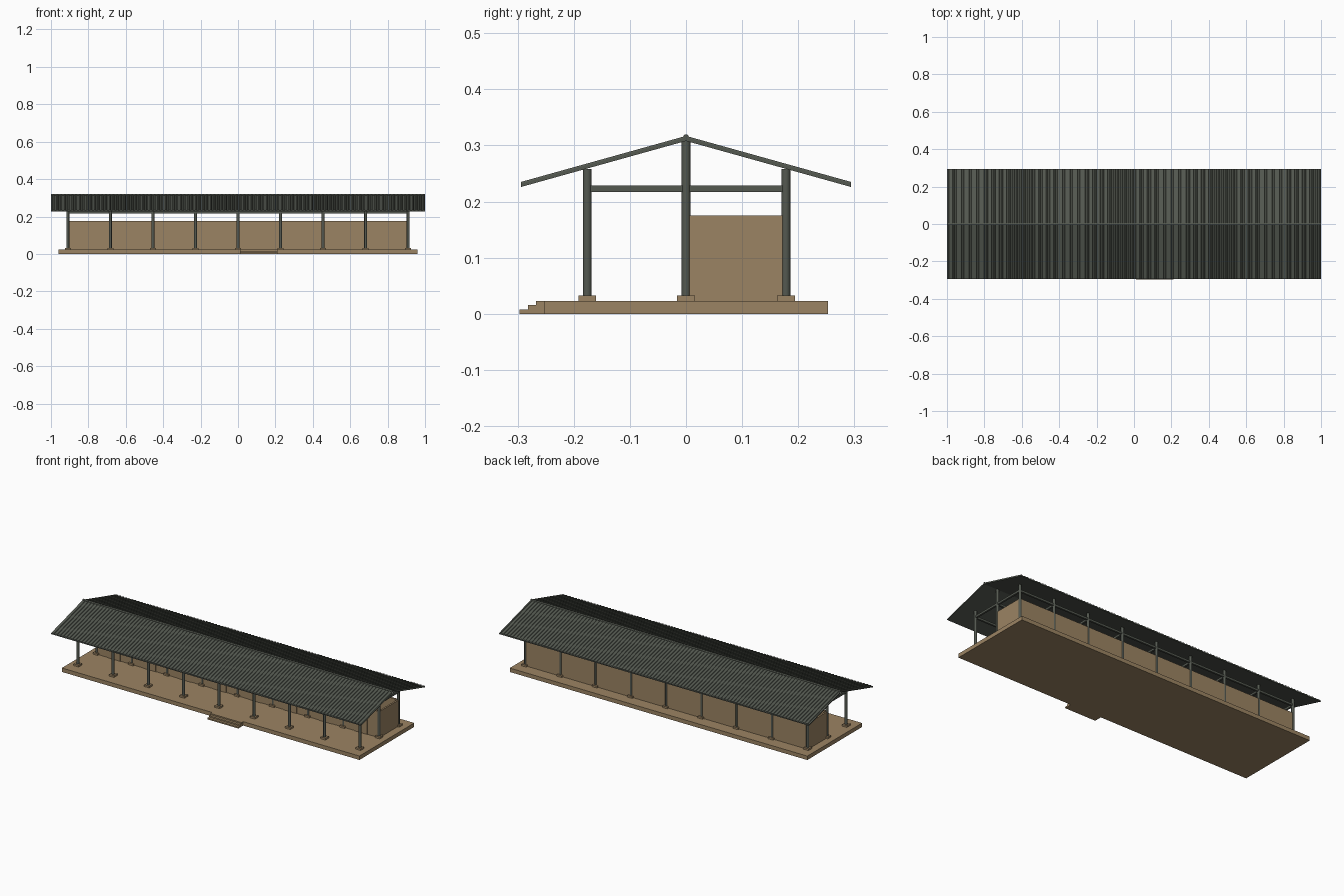
import bpy, bmesh, math
from mathutils import Vector

if "Cube" in bpy.data.objects:
    bpy.data.objects.remove(bpy.data.objects["Cube"])


def material(name, rgb):
    m = bpy.data.materials.new(name)
    m.diffuse_color = (*rgb, 1)
    m.use_nodes = True
    m.node_tree.nodes["Principled BSDF"].inputs["Base Color"].default_value = m.diffuse_color
    return m


TAN = material("tan_masonry", (0.33, 0.23, 0.125))
GREY = material("dark_steel", (0.088, 0.098, 0.08))


def finish(bm, name, mat):
    bmesh.ops.recalc_face_normals(bm, faces=bm.faces)
    me = bpy.data.meshes.new(name)
    bm.to_mesh(me)
    bm.free()
    me.materials.append(mat)
    ob = bpy.data.objects.new(name, me)
    bpy.context.collection.objects.link(ob)
    return ob


def add_box(bm, x0, x1, y0, y1, z0, z1):
    vs = bmesh.ops.create_cube(bm, size=1)["verts"]
    for v in vs:
        v.co = Vector((x0 + (v.co.x + .5) * (x1 - x0),
                       y0 + (v.co.y + .5) * (y1 - y0),
                       z0 + (v.co.z + .5) * (z1 - z0)))


def boxes(name, mat, items):
    bm = bmesh.new()
    for it in items:
        add_box(bm, *it)
    return finish(bm, name, mat)


FLOOR = 0.023
BAY = 0.2275
XS = [(i - 4) * BAY for i in range(9)]
ROWS = {-0.176: 0.258, 0.0: 0.309, 0.178: 0.258}   # row y: column top

# Platform and entrance steps
boxes("platform", TAN, [(-0.96, 0.96, -0.252, 0.253, 0, FLOOR)])
boxes("entrance_steps", TAN, [
    (0.01, 0.21, -0.267 - 0.015 * i, -0.252 - 0.015 * i, 0, FLOOR - 0.0075 * i)
    for i in range(3)])

# Footings under every column
boxes("column_footings", TAN, [
    (x - .016, x + .016, y - .016, y + .016, FLOOR, 0.033)
    for x in XS for y in ROWS])

# Round steel columns
bm = bmesh.new()
for y, top in ROWS.items():
    for x in XS:
        vs = bmesh.ops.create_cone(bm, cap_ends=True, segments=12, radius1=.008,
                                   radius2=.008, depth=top - 0.03)["verts"]
        bmesh.ops.translate(bm, verts=vs, vec=(x, y, (top + 0.03) / 2))
columns = finish(bm, "columns", GREY)
for p in columns.data.polygons:
    p.use_smooth = len(p.vertices) == 4

# Cross ties and long beams
boxes("cross_ties", GREY, [(x - .005, x + .005, -.176, .178, .217, .229) for x in XS])
boxes("long_beams", GREY, [(-.91, .91, y - .005, y + .005, .217, .229) for y in ROWS])

# Room walls: front, back and partitions on every column line
TOP = 0.175
boxes("room_walls", TAN,
      [(-.91, .91, y - .005, y + .005, FLOOR, TOP) for y in (0, .178)] +
      [(x - .005, x + .005, .005, .173, FLOOR, TOP) for x in XS])

# Doors centred in each bay
boxes("doors", TAN, [
    (x + BAY / 2 - .042, x + BAY / 2 + .042, -.008, -.004, FLOOR, .144)
    for x in XS[:-1]])


# Ribbed roof slope: rib profile along x, swept from ridge to eave
def roof_slope(name, side):
    bm = bmesh.new()
    pitch, rib = 0.02, 0.003
    prof = []
    for i in range(100):
        x = -1 + i * pitch
        prof += [(x, 0), (x + .009, 0), (x + .011, rib), (x + .018, rib)]
    prof.append((1, 0))
    ridge, eave = (0, .314), (side * .294, .232)
    rows = []
    for y, z in (ridge, eave):
        rows.append([bm.verts.new((x, y, z + h)) for x, h in prof])
        rows.append([bm.verts.new((x, y, z - .006)) for x, h in prof])
    a, ab, b, bb = rows
    for i in range(len(prof) - 1):
        for p, q in ((a, b), (bb, ab), (b, bb), (ab, a)):
            bm.faces.new((p[i], p[i + 1], q[i + 1], q[i]))
    for i in (0, -1):
        bm.faces.new((a[i], b[i], bb[i], ab[i]))
    return finish(bm, name, GREY)


roof_slope("front_roof", -1)
roof_slope("back_roof", 1)

# Ridge cap tube
bm = bmesh.new()
vs = bmesh.ops.create_cone(bm, cap_ends=True, segments=12, radius1=.005,
                           radius2=.005, depth=2)["verts"]
for v in vs:
    v.co = Vector((v.co.z, v.co.y, v.co.x + .315))
finish(bm, "ridge_cap", GREY)
